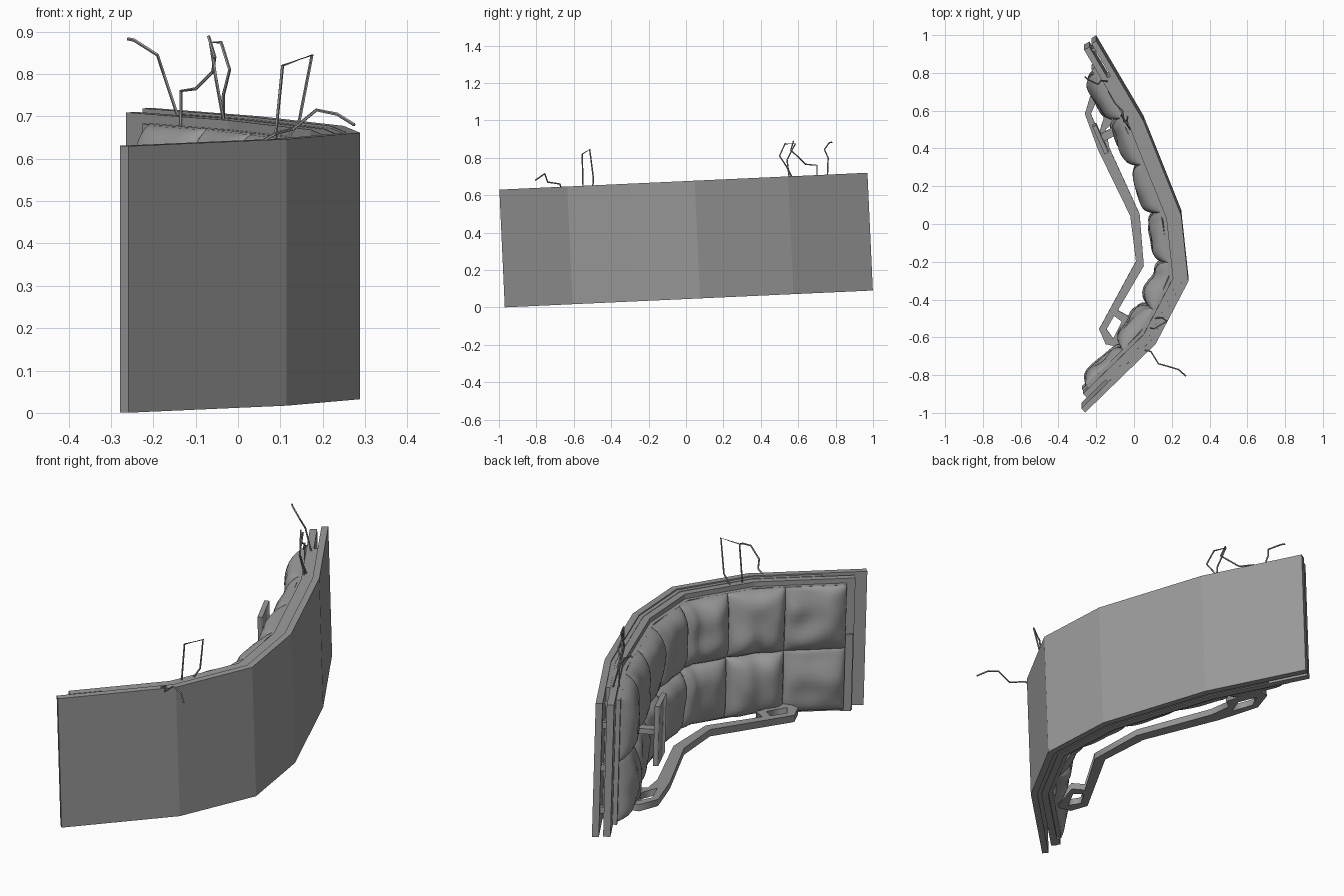
import bpy, bmesh, math, random
from mathutils import Matrix, Vector, noise

if "Cube" in bpy.data.objects:
    bpy.data.objects.remove(bpy.data.objects["Cube"])

random.seed(4)
TILT = Matrix.Translation((0, 0.015, 0.0455)) @ Matrix.Rotation(0.0457, 4, 'X')
OUTER = [Vector(p) for p in [(-.258, -.985), (.115, -.622), (.288, -.29),
                             (.25, .06), (.05, .56), (-.2, .985)]]
GREY = bpy.data.materials.new("dark_grey")
GREY.diffuse_color = (.32, .32, .32, 1)
GREY.use_nodes = True
GREY.node_tree.nodes["Principled BSDF"].inputs["Base Color"].default_value = GREY.diffuse_color


def left(a, b):
    d = (b - a).normalized()
    return Vector((-d.y, d.x))


def offset(path, dist):
    """Mitred inward offset of a polyline."""
    out = []
    for i, p in enumerate(path):
        n1 = left(path[max(i - 1, 0)], path[max(i, 1)])
        n2 = left(path[min(i, len(path) - 2)], path[min(i + 1, len(path) - 1)])
        m = (n1 + n2).normalized()
        out.append(p + m * dist / m.dot(n1))
    return out


def length(path):
    return sum((b - a).length for a, b in zip(path, path[1:]))


def at(path, s):
    """Point and inward normal at distance s along a polyline."""
    for a, b in zip(path, path[1:]):
        seg = (b - a).length
        if s <= seg or b is path[-1]:
            return a + (b - a) * (s / seg), left(a, b)
        s -= seg


def section(path, t0, t1):
    """Part of a polyline left after trimming t0 and t1 off its ends."""
    end, run, pts = length(path) - t1, 0, [at(path, t0)[0]]
    for a, b in zip(path, path[1:]):
        run += (b - a).length
        if t0 + 1e-4 < run < end - 1e-4:
            pts.append(b)
    return pts + [at(path, end)[0]]


def finish(name, bm, tilt=True):
    bmesh.ops.recalc_face_normals(bm, faces=bm.faces)
    if tilt:
        bm.transform(TILT)
    me = bpy.data.meshes.new(name)
    bm.to_mesh(me)
    bm.free()
    me.materials.append(GREY)
    ob = bpy.data.objects.new(name, me)
    bpy.context.collection.objects.link(ob)
    return ob


def sheet(name, d0, d1, z0, z1, t0=0, t1=0):
    """Folded plate between two offsets of the outer path."""
    bm = bmesh.new()
    pa = section(offset(OUTER, d0), t0, t1)
    pb = section(offset(OUTER, d1), t0, t1)
    rings = [[bm.verts.new((p.x, p.y, z)) for p, z in ((a, z0), (b, z0), (b, z1), (a, z1))]
             for a, b in zip(pa, pb)]
    for r, q in zip(rings, rings[1:]):
        for k in range(4):
            bm.faces.new((r[k], r[(k + 1) % 4], q[(k + 1) % 4], q[k]))
    bm.faces.new(rings[0])
    bm.faces.new(rings[-1])
    return finish(name, bm)


# Wall layers: the core closes the gap except near the ends
sheet("outer_panel", 0, .03, 0, .63)
sheet("panel_core", .03, .048, .004, .624, .2, .2)
sheet("inner_panel", .048, .08, 0, .622, .06, .01)
sheet("backing_sheet", .08, .1, .012, .6, .10, .12)
sheet("end_strip", .08, .092, 0, .36, .065, 2.05)

# Spacer blocks at the open +y end
total = length(OUTER)
for i, z in enumerate((.1, .3, .5)):
    sheet(f"spacer_{i}", .025, .055, z, z + .03, total - .1, .03)

# Padded cushions in two rows
BASE = offset(OUTER, .098)
S0, S1, COLS, N = .10, length(BASE) - .15, 7, 18


def cushion(name, s0, s1, z0, z1, depth, rumple):
    bm = bmesh.new()
    lean = [random.uniform(-.15, .15) for _ in range(3)]
    grid = []
    for i in range(N + 1):
        u = math.sin((2 * i / N - 1) * math.pi / 2)
        # average nearby normals so the pad bends softly over the folds
        s = (s0 + s1) / 2 + u * (s1 - s0) / 2
        near = [at(BASE, s + d)[1] for d in (-.08, -.04, 0, .04, .08)]
        nrm = sum(near, Vector((0, 0))).normalized()
        p = at(BASE, s)[0]
        row = []
        for j in range(N + 1):
            v = math.sin((2 * j / N - 1) * math.pi / 2)
            z = (z0 + z1) / 2 + v * (z1 - z0) / 2
            h = depth * (max(0, (1 - u ** 4) * (1 - v ** 4))) ** .5
            h *= 1 + lean[0] * u + lean[1] * v + lean[2] * u * v
            h *= 1 + rumple * noise.noise(Vector((s * 9, z * 9, 1)))
            q = p + nrm * h
            row.append(bm.verts.new((q.x, q.y, z)))
        grid.append(row)
    for i in range(N):
        for j in range(N):
            bm.faces.new((grid[i][j], grid[i + 1][j], grid[i + 1][j + 1], grid[i][j + 1]))
    rim = ([r[0] for r in grid] + grid[-1][1:] + [r[-1] for r in grid[-2::-1]]
           + grid[0][-2:0:-1])
    bm.faces.new(rim)
    ob = finish(name, bm)
    for f in ob.data.polygons:
        f.use_smooth = len(f.vertices) == 4


step = (S1 - S0) / COLS
for c in range(COLS):
    for r, (z0, z1) in enumerate(((.015, .305), (.3, .6))):
        depth = .035 if c == 0 else random.uniform(.07, .085)
        cushion(f"cushion_{c}_{r}", S0 + c * step, S0 + (c + 1) * step + .004, z0, z1,
                depth, .6 if c == 0 else .2)


def flat_plate(name, loops, z, thick):
    """Plate from an outline plus hole outlines."""
    cu = bpy.data.curves.new(name, 'CURVE')
    cu.dimensions, cu.fill_mode, cu.extrude = '2D', 'BOTH', thick / 2
    cu.materials.append(GREY)
    for pts in loops:
        sp = cu.splines.new('POLY')
        sp.points.add(len(pts) - 1)
        for q, p in zip(sp.points, pts):
            q.co = (p[0], p[1], 0, 1)
        sp.use_cyclic_u = True
    ob = bpy.data.objects.new(name, cu)
    bpy.context.collection.objects.link(ob)
    ob.matrix_world = TILT @ Matrix.Translation((0, 0, z))
    bpy.ops.object.select_all(action='DESELECT')
    ob.select_set(True)
    bpy.context.view_layer.objects.active = ob
    bpy.ops.object.convert(target='MESH')


# Low rail with a slotted grip at each end
flat_plate("rail", [
    [(-.26, .57), (-.19, .38), (-.02, .03), (.01, -.21), (-.185, -.57), (-.15, -.65),
     (-.08, -.665), (-.03, -.5), (-.085, -.47), (.052, -.235), (.03, .04), (-.13, .39),
     (-.15, .49), (-.11, .52), (-.17, .69), (-.23, .67)],
    [(-.228, .57), (-.185, .47), (-.16, .55), (-.2, .635)],
    [(-.145, -.57), (-.105, -.5), (-.065, -.53), (-.11, -.62)]], .04, .032)

# Upright grip plate and its small bracket
flat_plate("grip_plate", [[(-.22, .52), (-.155, .375), (-.135, .385), (-.2, .53)]], .325, .28)
flat_plate("grip_bracket", [[(-.19, .47), (-.175, .43), (-.06, .49), (-.08, .53)]], .32, .025)

# Loose wires along the top edge
WIRES = [
    [(-.26, .78, .883), (-.245, .765, .88), (-.19, .74, .845), (-.175, .76, .8), (-.135, .755, .68)],
    [(-.135, .7, .68), (-.135, .7, .76), (-.1, .64, .765), (-.06, .6, .805), (-.055, .56, .84),
     (-.07, .575, .89)],
    [(-.035, .58, .67), (-.035, .54, .75), (-.02, .5, .81), (-.04, .53, .875), (-.065, .585, .875),
     (-.052, .54, .79), (-.03, .555, .67)],
    [(.085, -.55, .62), (.105, -.555, .82), (.175, -.515, .845), (.145, -.495, .69), (.1, -.5, .62)],
    [(.02, -.66, .62), (.09, -.675, .66), (.13, -.74, .67), (.185, -.755, .715), (.235, -.77, .705),
     (.275, -.805, .68)]]
for i, pts in enumerate(WIRES):
    bm, R = bmesh.new(), .004
    pts, rings = [Vector(p) for p in pts], []
    for k, p in enumerate(pts):
        d = pts[min(k + 1, len(pts) - 1)] - pts[max(k - 1, 0)]
        x = d.cross(Vector((.6, .8, .1))).normalized()
        y = d.cross(x).normalized()
        rings.append([bm.verts.new(p + R * (x * math.cos(a * math.tau / 5) + y * math.sin(a * math.tau / 5)))
                      for a in range(5)])
    for r, q in zip(rings, rings[1:]):
        for a in range(5):
            bm.faces.new((r[a], r[(a + 1) % 5], q[(a + 1) % 5], q[a]))
    bm.faces.new(rings[0])
    bm.faces.new(rings[-1])
    finish(f"wire_{i}", bm, tilt=False)
